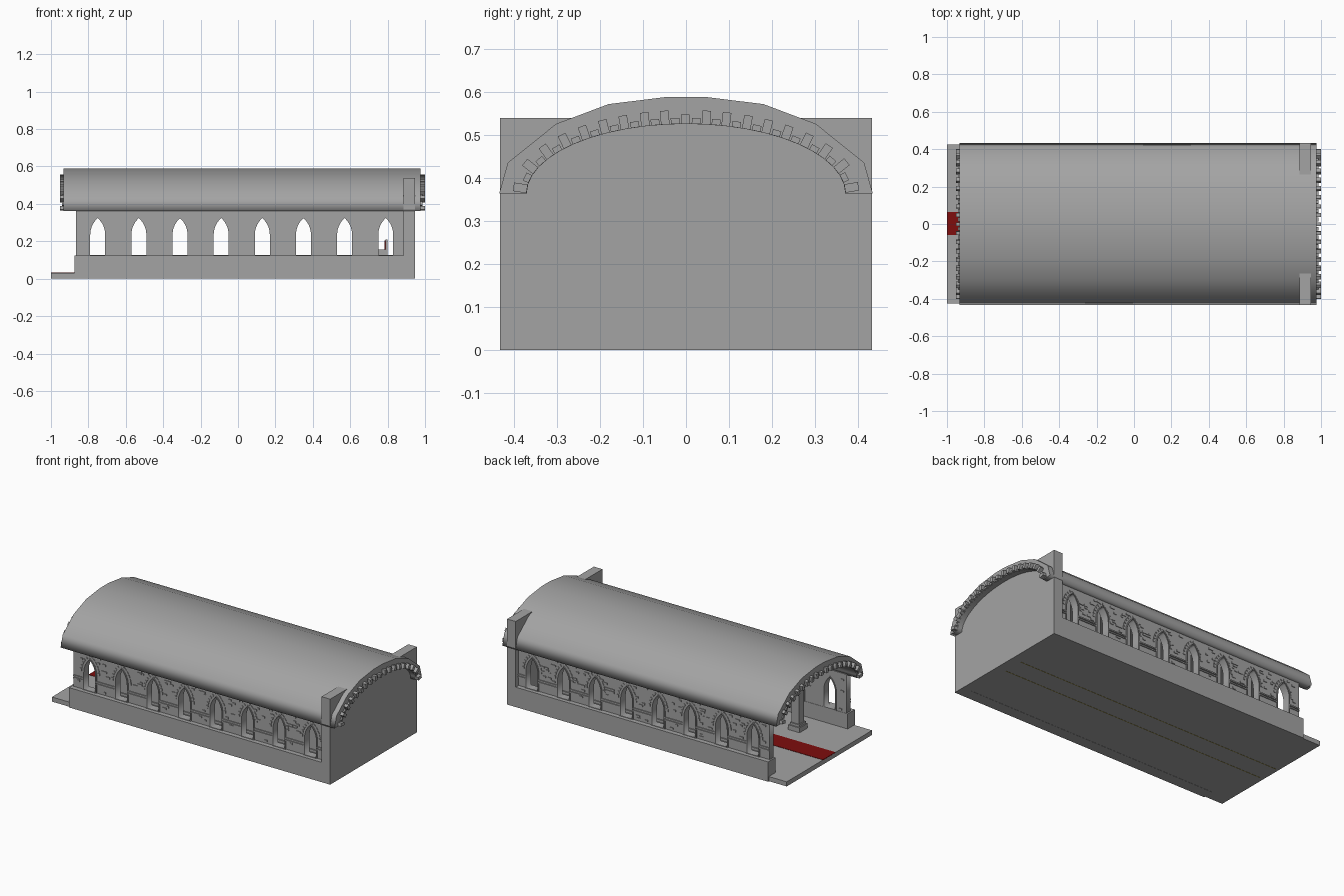
import bpy, bmesh, math, random
from mathutils import Matrix, Vector

random.seed(4)
cube = bpy.data.objects.get("Cube")
if cube:
    bpy.data.objects.remove(cube, do_unlink=True)


def material(name, rgb):
    m = bpy.data.materials.new(name)
    m.use_nodes = True
    m.diffuse_color = (*rgb, 1)
    m.node_tree.nodes["Principled BSDF"].inputs["Base Color"].default_value = (*rgb, 1)
    return m


STONE = material("grey stone", (0.37, 0.37, 0.37))
RED = material("dark red cloth", (0.21, 0.004, 0.004))
GOLD = material("dull gold", (0.35, 0.28, 0.03))


def add_object(name, bm, mat):
    me = bpy.data.meshes.new(name)
    bmesh.ops.recalc_face_normals(bm, faces=bm.faces)
    bm.to_mesh(me)
    bm.free()
    me.materials.append(mat)
    ob = bpy.data.objects.new(name, me)
    bpy.context.collection.objects.link(ob)
    return ob


def block(bm, lo, hi):
    """Axis-aligned block between two corners."""
    lo, hi = Vector(lo), Vector(hi)
    size = Matrix.Diagonal((*(hi - lo), 1))
    bmesh.ops.create_cube(bm, size=1, matrix=Matrix.Translation((lo + hi) / 2) @ size)


def blocks(name, mat, *pairs):
    bm = bmesh.new()
    for lo, hi in pairs:
        block(bm, lo, hi)
    return add_object(name, bm, mat)


def prism(name, loops, axis, start, end, mat=STONE):
    """Extrude closed loops (inner ones become holes) along the x or y axis."""
    cu = bpy.data.curves.new(name, "CURVE")
    cu.dimensions, cu.fill_mode = "2D", "BOTH"
    cu.extrude = abs(end - start) / 2
    for loop in loops:
        sp = cu.splines.new("POLY")
        sp.points.add(len(loop) - 1)
        for p, (u, v) in zip(sp.points, loop):
            p.co = (u, v, 0, 1)
        sp.use_cyclic_u = True
    tmp = bpy.data.objects.new(name, cu)
    bpy.context.collection.objects.link(tmp)
    deps = bpy.context.evaluated_depsgraph_get()
    me = bpy.data.meshes.new_from_object(tmp.evaluated_get(deps))
    bm = bmesh.new()
    bm.from_mesh(me)
    bpy.data.objects.remove(tmp, do_unlink=True)
    bpy.data.meshes.remove(me)
    mid = (start + end) / 2
    for v in bm.verts:
        u, w, d = v.co
        v.co = (mid + d, u, w) if axis == "x" else (u, mid - d, w)
    bmesh.ops.remove_doubles(bm, verts=bm.verts, dist=1e-5)
    return add_object(name, bm, mat)


def pointed_arch(cx, grow=0.0, bottom=0.128, n=7):
    """Gothic window outline, enlarged by grow."""
    w, h, spring = 0.041 + grow, 0.09 + grow, 0.235
    r = (w * w + h * h) / (2 * w)
    top = math.acos((r - w) / r)
    side = [(w - r + r * math.cos(top * i / n), spring + r * math.sin(top * i / n))
            for i in range(n + 1)]
    right = [(w, bottom)] + side
    left = [(-u, v) for u, v in reversed(right[:-1])]
    return [(cx + u, v) for u, v in right + left]


windows = [-0.75 + 0.22 * i for i in range(8)]
OUT, IN = 0.402, 0.362

# Floor, end wall
blocks("floor_slab", STONE, ((-1, -0.425, 0.001), (0.93, 0.425, 0.03)))
blocks("end_wall", STONE, ((0.885, -0.432, 0), (0.945, 0.432, 0.539)))

for s, side in ((-1, "front"), (1, "back")):
    # Plinth and upper wall pierced by pointed windows
    ys = sorted((s * 0.36, s * 0.432))
    blocks(side + "_plinth", STONE, ((-0.875, ys[0], 0), (0.885, ys[1], 0.125)))
    rect = [(-0.865, 0.115), (0.89, 0.115), (0.89, 0.37), (-0.865, 0.37)]
    prism(side + "_wall", [rect] + [pointed_arch(c) for c in windows], "y", s * IN, s * OUT)

    # Window frames
    for c in windows:
        prism(side + "_window_frame", [pointed_arch(c, 0.006, 0.123), pointed_arch(c, -0.001)],
              "y", s * (IN - 0.004), s * (OUT + 0.006))

    # String course between the windows
    bm = bmesh.new()
    edges = [-0.865] + [c + d for c in windows for d in (-0.047, 0.047)] + [0.885]
    for a, b in zip(edges[::2], edges[1::2]):
        for z in (0.178, 0.192):
            y0, y1 = sorted((s * (OUT - 0.01), s * (OUT + 0.006)))
            block(bm, (a, y0, z), (b, y1, z + 0.008))
    add_object(side + "_string_course", bm, STONE)

    # Stones ringing each window head
    bm = bmesh.new()
    for c in windows:
        ring = pointed_arch(c, 0.022, n=6)[1:-1]
        for (u0, v0), (u1, v1) in zip(ring, ring[1:]):
            turn = Matrix.Rotation(-math.atan2(v1 - v0, u1 - u0), 4, "Y")
            place = Matrix.Translation(((u0 + u1) / 2, s * OUT, (v0 + v1) / 2))
            length = 0.75 * math.hypot(u1 - u0, v1 - v0)
            bmesh.ops.create_cube(bm, size=1, matrix=place @ turn
                                  @ Matrix.Diagonal((length, 0.008, 0.012, 1)))
    add_object(side + "_window_head_stones", bm, STONE)

    # Scattered raised bricks on both faces of the wall
    bm = bmesh.new()
    for i in range(420):
        x = random.uniform(-0.84, 0.86)
        z = 0.135 + 0.0145 * random.randrange(15)
        near = min(abs(x - c) for c in windows)
        if near < 0.072 and (z < 0.26 or near < 0.072 - 0.6 * (z - 0.26)) or 0.165 < z < 0.203:
            continue
        y = s * (OUT if i % 2 else IN)
        w = random.uniform(0.007, 0.015)
        block(bm, (x - w, y - 0.004, z), (x + w, y + 0.004, z + 0.011))
    add_object(side + "_bricks", bm, STONE)

    # Row of columns with plinths and capitals
    bm = bmesh.new()
    for a, b in zip(windows, windows[1:]):
        x, y = (a + b) / 2, s * 0.2
        for r, z0, z1 in ((0.04, 0.03, 0.06), (0.033, 0.06, 0.075),
                          (0.026, 0.075, 0.43), (0.036, 0.43, 0.51)):
            block(bm, (x - r, y - r, z0), (x + r, y + r, z1))
    add_object(side + "_columns", bm, STONE)

# Vaulted roof: faceted outside, elliptical inside
half = [(0.434, 0.363), (0.414, 0.435), (0.302, 0.525), (0.18, 0.571), (0.042, 0.588)]
outer = half + [(-u, v) for u, v in reversed(half)]


def vault(t):
    return Vector((0.37 * math.cos(t), 0.363 + 0.162 * math.sin(t)))


inner = [vault(math.pi * i / 24) for i in range(25)]
prism("vaulted_roof", [outer + [tuple(p) for p in reversed(inner)]], "x", -0.933, 0.977)

# Arch stones on both roof ends, evenly spaced along the vault
samples = [math.pi * i / 600 for i in range(601)]
lengths = [0.0]
for a, b in zip(samples, samples[1:]):
    lengths.append(lengths[-1] + (vault(b) - vault(a)).length)
count = 37
pitch = lengths[-1] / count
for face, direction, deep, name in ((0.977, 1, 0.023, "right_arch_stones"),
                                    (-0.933, -1, 0.019, "left_arch_stones")):
    bm = bmesh.new()
    for i in range(count):
        goal = (i + 0.5) * pitch
        t = samples[next(k for k, d in enumerate(lengths) if d >= goal)]
        p = vault(t)
        n = Vector((math.cos(t) / 0.37, math.sin(t) / 0.162)).normalized()
        tall, out = (0.032, deep) if i % 2 == 0 else (0.014, deep * 0.4)
        if i == count // 2:
            tall = 0.022
        mid = p + n * tall / 2
        place = Matrix.Translation((face + direction * (out - 0.01) / 2, mid.x, mid.y))
        turn = Matrix.Rotation(math.atan2(n.y, n.x), 4, "X")
        bmesh.ops.create_cube(bm, size=1, matrix=place @ turn
                              @ Matrix.Diagonal((out + 0.01, tall, pitch * 0.85, 1)))
    add_object(name, bm, STONE)

# Carpet, its gold underside seams, dais and throne
blocks("carpet", RED, ((-1, -0.06, 0.025), (0.7, 0.065, 0.032)))
blocks("floor_seams", GOLD, *[((-0.98, y - 0.0015, 0), (0.9, y + 0.0015, 0.002))
                              for y in (-0.065, 0.065)])
blocks("dais", STONE, ((0.69, -0.2, 0.03), (0.885, 0.2, 0.06)))
blocks("throne", STONE, ((0.745, -0.035, 0.06), (0.8, 0.035, 0.152)),
       ((0.788, -0.035, 0.15), (0.8, 0.035, 0.21)),
       ((0.75, -0.035, 0.15), (0.79, -0.027, 0.156)), ((0.75, 0.027, 0.15), (0.79, 0.035, 0.156)))
blocks("throne_cushions", RED, ((0.748, -0.026, 0.15), (0.786, 0.026, 0.156)),
       ((0.783, -0.026, 0.156), (0.789, 0.026, 0.204)))
